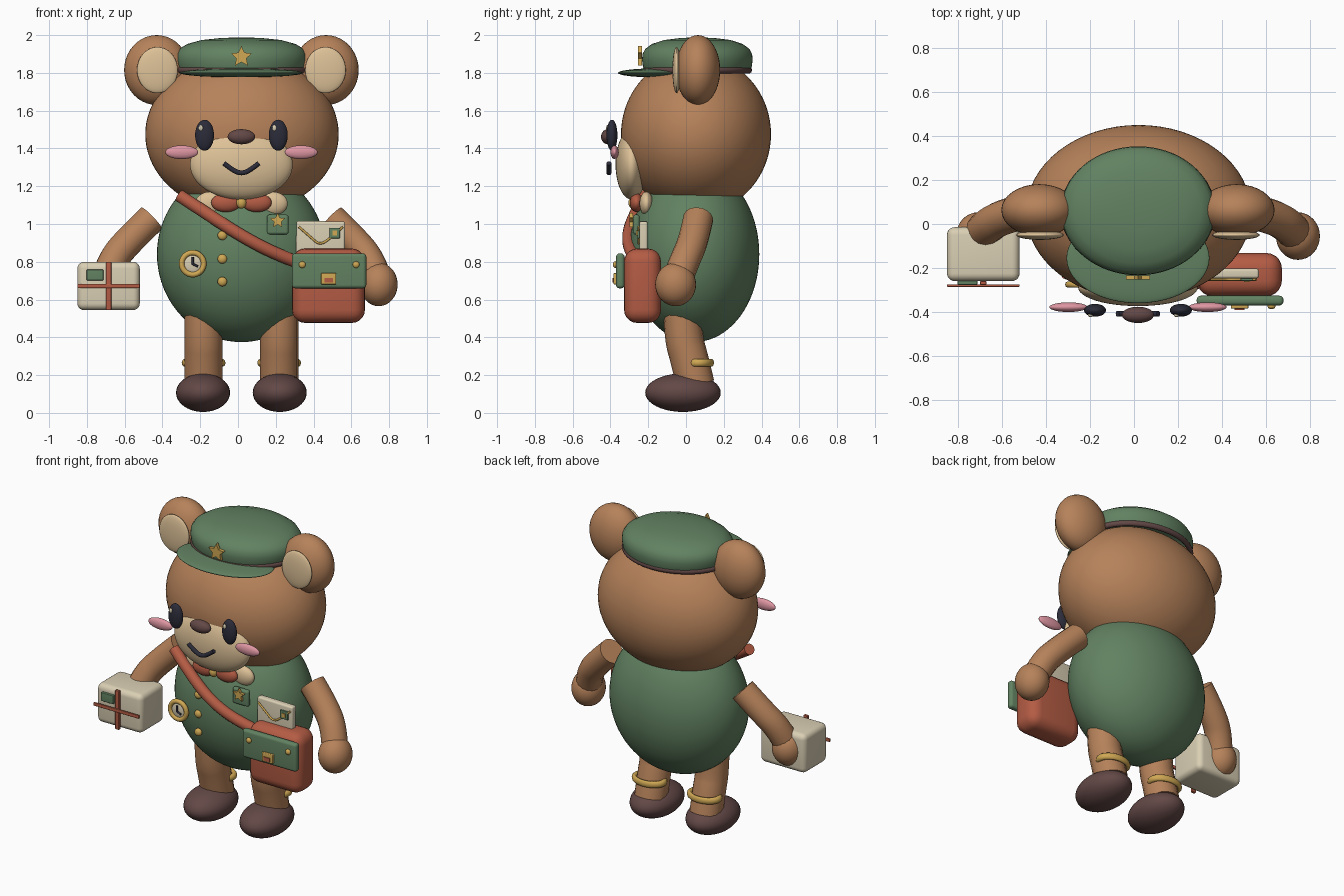
import bpy, bmesh, math
from mathutils import Vector

if "Cube" in bpy.data.objects:
    bpy.data.objects.remove(bpy.data.objects["Cube"])

CX = 0.018  # symmetry axis of the figure


def material(name, r, g, b):
    m = bpy.data.materials.new(name)
    lin = [((c / 255 + 0.055) / 1.055) ** 2.4 for c in (r, g, b)]
    m.diffuse_color = (*lin, 1)
    m.use_nodes = True
    m.node_tree.nodes["Principled BSDF"].inputs["Base Color"].default_value = m.diffuse_color
    return m


FUR = material("brown fur", 182, 130, 90)
GREEN = material("uniform green", 98, 130, 98)
RUST = material("rust leather", 180, 92, 68)
DARK = material("dark brown", 98, 72, 70)
TAN = material("tan cream", 222, 194, 152)
PAPER = material("paper cream", 218, 207, 180)
GOLD = material("gold", 208, 168, 84)
NAVY = material("near black", 44, 44, 58)
PINK = material("blush pink", 222, 150, 162)


def finish(ob, name, mat, angle=40):
    ob.name = name
    ob.data.materials.clear()
    ob.data.materials.append(mat)
    bpy.ops.object.select_all(action='DESELECT')
    ob.select_set(True)
    bpy.context.view_layer.objects.active = ob
    bpy.ops.object.shade_smooth_by_angle(angle=math.radians(angle))
    return ob


def from_bmesh(bm, name, mat, angle=40):
    bmesh.ops.recalc_face_normals(bm, faces=bm.faces)
    me = bpy.data.meshes.new(name)
    bm.to_mesh(me)
    bm.free()
    ob = bpy.data.objects.new(name, me)
    bpy.context.collection.objects.link(ob)
    return finish(ob, name, mat, angle)


def ball(name, loc, size, mat, seg=32):
    bpy.ops.mesh.primitive_uv_sphere_add(segments=seg, ring_count=seg * 5 // 8, location=loc)
    ob = bpy.context.object
    ob.scale = size
    return finish(ob, name, mat)


def box(name, loc, size, mat, bevel=0.0, tilt=0.0):
    bm = bmesh.new()
    bmesh.ops.create_cube(bm, size=1)
    bmesh.ops.scale(bm, vec=size, verts=bm.verts)
    if bevel:
        bmesh.ops.bevel(bm, geom=bm.edges[:], offset=bevel, segments=5, profile=0.5, affect='EDGES')
    ob = from_bmesh(bm, name, mat)
    ob.location = loc
    ob.rotation_euler.y = tilt
    return ob


def tube(name, pts, radius, mat):
    cu = bpy.data.curves.new(name, 'CURVE')
    cu.dimensions = '3D'
    cu.bevel_depth = radius
    cu.bevel_resolution = 6
    cu.use_fill_caps = True
    sp = cu.splines.new('NURBS')
    sp.points.add(len(pts) - 1)
    for p, co in zip(sp.points, pts):
        p.co = (*co, 1)
    sp.order_u = 3
    sp.use_endpoint_u = True
    sp.resolution_u = 8
    ob = bpy.data.objects.new(name, cu)
    bpy.context.collection.objects.link(ob)
    bpy.ops.object.select_all(action='DESELECT')
    ob.select_set(True)
    bpy.context.view_layer.objects.active = ob
    bpy.ops.object.convert(target='MESH')
    return finish(bpy.context.object, name, mat)


def ring(name, loc, major, minor, mat, scale=(1, 1, 1), facing=False):
    bpy.ops.mesh.primitive_torus_add(location=loc, major_radius=major, minor_radius=minor,
                                     major_segments=40, minor_segments=10)
    ob = bpy.context.object
    ob.scale = scale
    if facing:
        ob.rotation_euler.x = math.pi / 2
    return finish(ob, name, mat)


def star(name, loc, r, depth, mat):
    bm = bmesh.new()
    vs = []
    for i in range(10):
        a, q = math.pi / 2 + i * math.pi / 5, r if i % 2 == 0 else r * 0.48
        vs.append(bm.verts.new((q * math.cos(a), -depth / 2, q * math.sin(a))))
    out = bmesh.ops.extrude_face_region(bm, geom=[bm.faces.new(vs)])
    bmesh.ops.translate(bm, vec=(0, depth, 0),
                        verts=[g for g in out['geom'] if isinstance(g, bmesh.types.BMVert)])
    ob = from_bmesh(bm, name, mat, 20)
    ob.location = loc
    return ob


# Body, head and muzzle
ball("body", (CX, 0.043, 0.84), (0.447, 0.345, 0.465), GREEN, 64)
ball("head", (CX + 0.003, 0.053, 1.475), (0.512, 0.397, 0.42), FUR, 64)
ball("muzzle", (CX, -0.288, 1.315), (0.272, 0.085, 0.185), TAN, 48)
ball("nose", (CX, -0.413, 1.462), (0.073, 0.037, 0.04), DARK)
tube("mouth", [(CX - 0.093, -0.408, 1.322), (CX - 0.045, -0.408, 1.283), (CX, -0.408, 1.267),
               (CX + 0.045, -0.408, 1.283), (CX + 0.093, -0.408, 1.322)], 0.013, NAVY)

# Paired parts on both sides
for s, side in ((-1, "left"), (1, "right")):
    def X(d):
        return CX + s * d
    ball(side + "_ear", (X(0.448), 0.063, 1.815), (0.173, 0.118, 0.185), FUR)
    ball(side + "_inner_ear", (X(0.445), -0.05, 1.815), (0.108, 0.022, 0.122), TAN)
    ball(side + "_eye", (X(0.195), -0.392, 1.47), (0.05, 0.029, 0.082), NAVY)
    ball(side + "_eye_glint", (X(0.195) - 0.02, -0.415, 1.508), (0.012, 0.008, 0.016), PAPER, 16)
    ball(side + "_cheek", (X(0.316), -0.378, 1.38), (0.087, 0.022, 0.036), PINK)
    tube(side + "_arm", [(X(0.475), 0.065, 1.03), (X(0.6), 0.04, 0.91),
                         (X(0.69), -0.01, 0.8), (X(0.725), -0.055, 0.68)], 0.08, FUR)
    ball(side + "_hand", (X(0.727), -0.055, 0.68), (0.1, 0.108, 0.115), FUR)
    tube(side + "_leg", [(X(0.2), -0.02, 0.56), (X(0.2), -0.015, 0.4),
                         (X(0.2), 0.02, 0.28), (X(0.2), 0.05, 0.15)], 0.101, FUR)
    ball(side + "_foot", (X(0.203), -0.016, 0.107), (0.143, 0.2, 0.102), DARK)
    ring(side + "_anklet", (X(0.2), 0.067, 0.265), 0.098, 0.018, GOLD, (1, 0.7, 1.2))
    ball(side + "_collar", (X(0.165), -0.21, 1.108), (0.08, 0.036, 0.063), TAN)
    ball(side + "_bow_loop", (X(0.082), -0.262, 1.113), (0.078, 0.035, 0.05), RUST)
ball("bow_knot", (CX, -0.28, 1.113), (0.027, 0.025, 0.032), GOLD, 20)

# Cap: lathed crown, band, visor and star
bm = bmesh.new()
outline = [(0.95, 1.80), (0.985, 1.835), (1, 1.87), (0.99, 1.9), (0.94, 1.927),
           (0.82, 1.953), (0.6, 1.974), (0.3, 1.985), (0, 1.988)]
vs = [bm.verts.new((r, 0, z)) for r, z in outline]
edges = [bm.edges.new(p) for p in zip(vs, vs[1:])]
bmesh.ops.spin(bm, geom=vs + edges, axis=(0, 0, 1), cent=(0, 0, 0), angle=math.tau, steps=64)
bmesh.ops.remove_doubles(bm, verts=bm.verts, dist=0.0005)
bmesh.ops.scale(bm, vec=(0.35, 0.293, 1), verts=bm.verts)
bmesh.ops.translate(bm, vec=(CX, 0.06, 0), verts=bm.verts)
from_bmesh(bm, "cap_crown", GREEN)
ring("cap_band", (CX, 0.06, 1.815), 0.335, 0.018, DARK, (1, 0.82, 1))
ball("cap_visor", (CX, -0.155, 1.80), (0.325, 0.205, 0.024), GREEN, 48)
star("cap_star", (CX, -0.243, 1.885), 0.058, 0.02, GOLD)

# Front buttons
for i, z in enumerate((0.94, 0.815, 0.695)):
    ball(f"button_{i}", (-0.083, -0.293, z), (0.025, 0.018, 0.025), GOLD, 20)

# Pocket watch badge facing forward
ring("watch_rim", (-0.24, -0.275, 0.79), 0.058, 0.015, GOLD, facing=True)
ball("watch_face", (-0.24, -0.268, 0.79), (0.056, 0.016, 0.056), PAPER)
tube("watch_hands", [(-0.24, -0.29, 0.825), (-0.24, -0.29, 0.79), (-0.24, -0.29, 0.788),
                     (-0.212, -0.29, 0.775)], 0.006, NAVY)

# Chest patch
box("chest_patch", (0.21, -0.263, 0.997), (0.115, 0.035, 0.105), GREEN, 0.014)
star("chest_star", (0.21, -0.289, 1.017), 0.042, 0.018, GOLD)

# Satchel with strap, flap and clasp
tube("satchel_strap", [(-0.31, -0.215, 1.15), (-0.15, -0.275, 1.045), (0.02, -0.31, 0.935),
                       (0.2, -0.29, 0.84), (0.36, -0.24, 0.78)], 0.034, RUST)
box("satchel", (0.479, -0.23, 0.673), (0.386, 0.196, 0.394), RUST, 0.07)
box("satchel_flap", (0.482, -0.348, 0.752), (0.394, 0.044, 0.185), GREEN, 0.018)
box("clasp_plate", (0.48, -0.374, 0.71), (0.08, 0.02, 0.06), GOLD, 0.005)
box("clasp_slot", (0.48, -0.386, 0.703), (0.045, 0.008, 0.024), RUST)
for i, x in enumerate((0.34, 0.625)):
    ball(f"flap_rivet_{i}", (x, -0.374, 0.785), (0.018, 0.013, 0.018), GOLD, 16)

# Letter tucked in the satchel
box("letter", (0.437, -0.225, 0.915), (0.258, 0.044, 0.2), PAPER, 0.012, math.radians(1))
tube("letter_fold", [(0.322, -0.252, 0.985), (0.385, -0.252, 0.93), (0.43, -0.252, 0.89),
                     (0.48, -0.252, 0.915), (0.555, -0.252, 0.985)], 0.006, GOLD)
box("stamp", (0.512, -0.252, 0.952), (0.055, 0.012, 0.055), GREEN, 0.003)
box("stamp_mark", (0.512, -0.26, 0.952), (0.026, 0.008, 0.026), GOLD)

# Parcel with crossed straps and label
box("parcel", (-0.685, -0.137, 0.672), (0.33, 0.245, 0.255), PAPER, 0.035)
box("parcel_strap_across", (-0.685, -0.28, 0.672), (0.33, 0.012, 0.022), RUST, 0.004)
box("parcel_strap_down", (-0.685, -0.268, 0.672), (0.028, 0.018, 0.255), RUST, 0.004)
box("parcel_label", (-0.757, -0.266, 0.73), (0.09, 0.022, 0.056), GREEN, 0.004)
